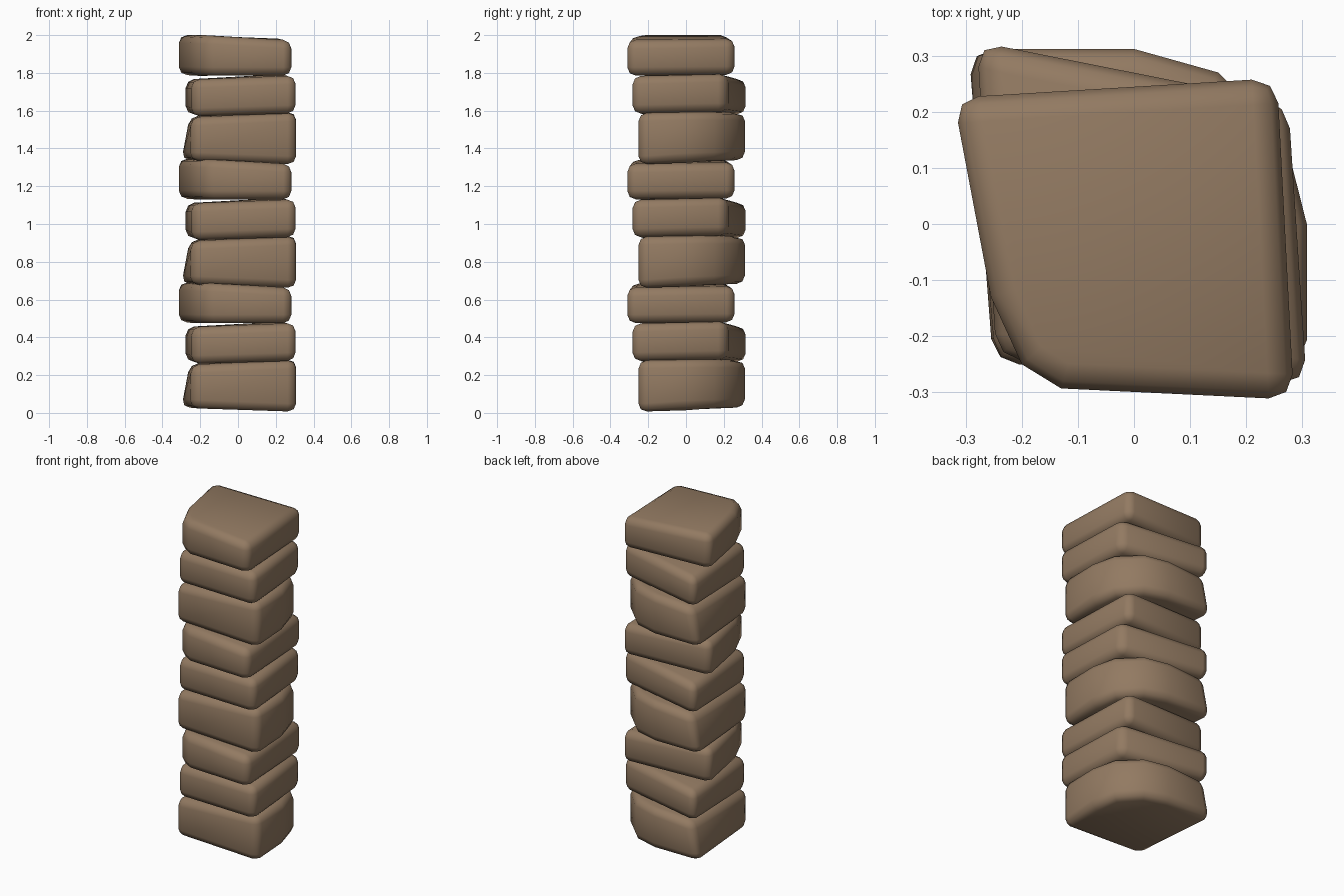
import bpy, bmesh, math

if "Cube" in bpy.data.objects:
    bpy.data.objects.remove(bpy.data.objects["Cube"])

stone_mat = bpy.data.materials.new("warm brown stone")
stone_mat.diffuse_color = (0.29, 0.195, 0.122, 1)
stone_mat.use_nodes = True
stone_mat.node_tree.nodes["Principled BSDF"].inputs["Base Color"].default_value = stone_mat.diffuse_color

# Corner columns of the three slabs, counter-clockwise: x, y, bottom z, top z
thick_slab = [(-0.25, -0.25, .025, .255), (0.308, -0.252, .003, .28),
              (0.308, 0.0, .02, .285), (0.27, 0.15, .025, .285),
              (0.15, 0.27, .028, .285), (0.0, 0.312, .028, .28),
              (-0.255, 0.312, .028, .26)]
skewed_slab = [(-0.245, -0.24, .258, .455), (0.308, -0.287, .275, .475),
               (0.275, 0.215, .285, .487), (-0.28, 0.325, .27, .455)]
top_slab = [(-0.255, -0.13, .477, .692), (-0.2, -0.25, .475, .69),
            (-0.13, -0.293, .475, .688), (0.285, -0.313, .475, .662),
            (0.255, 0.26, .48, .67), (-0.322, 0.225, .478, .692)]


def build_slab(name, corners, z, flare=None):
    """Tilted prism with rounded edges; flare pushes one bottom corner out."""
    bm = bmesh.new()
    bottom = [bm.verts.new((x, y, lo + z)) for x, y, lo, hi in corners]
    top = [bm.verts.new((x, y, hi + z)) for x, y, lo, hi in corners]
    if flare is not None:
        bottom[flare].co.x -= 0.05
    n = len(corners)
    bm.faces.new(bottom[::-1])
    bm.faces.new(top)
    for i in range(n):
        j = (i + 1) % n
        bm.faces.new((bottom[i], bottom[j], top[j], top[i]))
    for f in bm.faces:
        f.smooth = True
    mesh = bpy.data.meshes.new(name)
    bm.to_mesh(mesh)
    bm.free()
    mesh.materials.append(stone_mat)
    ob = bpy.data.objects.new(name, mesh)
    bpy.context.collection.objects.link(ob)
    bev = ob.modifiers.new("worn edges", 'BEVEL')
    bev.width = 0.045
    bev.segments = 2
    bev.limit_method = 'ANGLE'
    bev.angle_limit = math.radians(42)


# The three slabs repeat three times up the pillar
for k in range(3):
    z = 0.655 * k
    build_slab(f"thick_slab_{k + 1}", thick_slab, z, flare=6)
    build_slab(f"skewed_slab_{k + 1}", skewed_slab, z)
    build_slab(f"chipped_slab_{k + 1}", top_slab, z)
